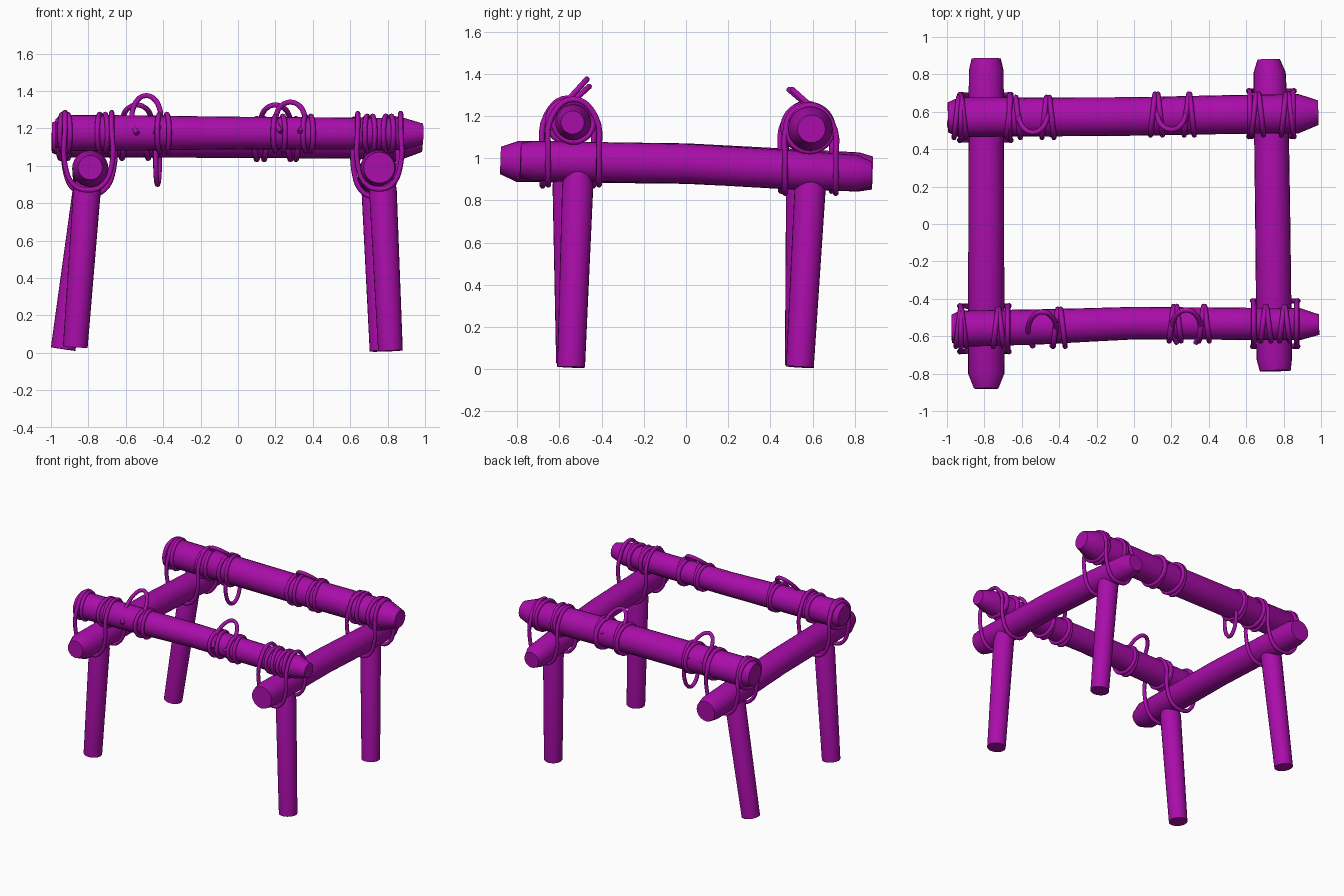
import bpy, bmesh, math
from mathutils import Vector

if "Cube" in bpy.data.objects:
    bpy.data.objects.remove(bpy.data.objects["Cube"])

purple = bpy.data.materials.new("purple")
purple.use_nodes = True
colour = (0.40, 0.004, 0.40, 1)
purple.diffuse_color = colour
purple.node_tree.nodes["Principled BSDF"].inputs["Base Color"].default_value = colour
ROPE = 0.014


def log(name, stations, sides=24):
    """Round timber through (x, y, z, radius) stations."""
    bm = bmesh.new()
    axis = (Vector(stations[-1][:3]) - Vector(stations[0][:3])).normalized()
    u = axis.orthogonal().normalized()
    v = axis.cross(u)
    rings = []
    for x, y, z, r in stations:
        ring = []
        for i in range(sides):
            a = math.tau * i / sides
            ring.append(bm.verts.new(Vector((x, y, z)) + r * (u * math.cos(a) + v * math.sin(a))))
        rings.append(ring)
    for a, b in zip(rings, rings[1:]):
        for i in range(sides):
            j = (i + 1) % sides
            bm.faces.new((a[i], a[j], b[j], b[i]))
    bm.faces.new(rings[0])
    bm.faces.new(rings[-1])
    bmesh.ops.recalc_face_normals(bm, faces=bm.faces)
    mesh = bpy.data.meshes.new(name)
    bm.to_mesh(mesh)
    bm.free()
    mesh.materials.append(purple)
    ob = bpy.data.objects.new(name, mesh)
    bpy.context.collection.objects.link(ob)
    bpy.ops.object.select_all(action='DESELECT')
    ob.select_set(True)
    bpy.context.view_layer.objects.active = ob
    bpy.ops.object.shade_smooth_by_angle(angle=math.radians(25))


def rope(name, points, closed=True):
    """Round cord through points."""
    curve = bpy.data.curves.new(name, 'CURVE')
    curve.dimensions = '3D'
    curve.bevel_depth = ROPE
    curve.bevel_resolution = 2
    curve.resolution_u = 5
    curve.use_fill_caps = True
    spline = curve.splines.new('BEZIER')
    spline.bezier_points.add(len(points) - 1)
    for bp, p in zip(spline.bezier_points, points):
        bp.co = p
        bp.handle_left_type = bp.handle_right_type = 'AUTO'
    spline.use_cyclic_u = closed
    curve.materials.append(purple)
    bpy.context.collection.objects.link(bpy.data.objects.new(name, curve))


def oval(name, centre, u, v, start=0, end=360, n=12):
    """Oval cord, or an arc of one, spanned by vectors u and v."""
    closed = end - start == 360
    angles = [math.radians(start + (end - start) * i / (n if closed else n - 1)) for i in range(n)]
    c, u, v = Vector(centre), Vector(u), Vector(v)
    rope(name, [c + u * math.cos(a) + v * math.sin(a) for a in angles], closed)


# Upper logs, running side to side
log("front_log", [(-.975, -.56, 1.175, .075), (-.93, -.56, 1.175, .097), (-.5, -.55, 1.175, .094),
                  (-.25, -.54, 1.175, .09), (0, -.53, 1.175, .087), (.5, -.533, 1.172, .086),
                  (.89, -.535, 1.17, .085), (.99, -.538, 1.17, .055)])
log("back_log", [(-.995, .57, 1.15, .08), (-.94, .57, 1.15, .105), (0, .575, 1.145, .103),
                 (.5, .585, 1.143, .104), (.88, .59, 1.14, .105), (.985, .595, 1.14, .066)])

# Lower beams, running front to back
log("right_beam", [(-.79, -.88, .99, .065), (-.79, -.8, .985, .097), (-.79, 0, .975, .096),
                   (-.79, .5, .95, .095), (-.79, .82, .935, .093), (-.79, .885, .93, .078)])
log("left_beam", [(.755, -.785, .99, .083), (.75, -.72, .988, .095), (.742, 0, .975, .094),
                  (.735, .5, .945, .093), (.725, .81, .93, .086), (.72, .88, .925, .06)])

# Legs: top and foot positions
legs = {"front_right_leg": ((-.8, -.56), (-.87, -.55, .03)),
        "front_left_leg": ((.77, -.51), (.815, -.545, .01)),
        "back_right_leg": ((-.795, .55), (-.935, .535, .02)),
        "back_left_leg": ((.73, .595), (.77, .54, .01))}
for name, (top, foot) in legs.items():
    head = Vector((*top, .97))
    base = Vector(foot)
    neck = head.lerp(base, .1)
    log(name, [(*base, .066), (*neck, .074), (*head, .05)])

# Cord wrapped around the upper logs
wraps = {"front": (-.555, 1.175, .1, (-.94, -.91, -.74, -.71, -.42, -.38)),
         "front_left": (-.533, 1.172, .093, (.2, .24, .36, .39, .69, .72, .79, .82)),
         "back": (.57, 1.147, .108, (-.95, -.91, -.67, -.62, -.48, -.44)),
         "back_left": (.585, 1.143, .11, (.1, .14, .28, .31, .64, .68, .8, .84))}
for name, (y, z, r, xs) in wraps.items():
    for i, x in enumerate(xs):
        tilt = .012 * (-1) ** i
        oval(f"{name}_wrap_{i}", (x, y, z), (tilt, r, 0), (0, 0, r))

# Lashings over each upper log and under the beam at each corner
corners = {"front_right": (-.80, -.56, 1.175, .975, .125), "front_left": (.755, -.533, 1.17, .98, .115),
           "back_right": (-.795, .57, 1.15, .95, .13), "back_left": (.735, .59, 1.14, .94, .115)}
for name, (x, y, zl, zb, a) in corners.items():
    b = .12
    half = [(-a, 0, zl + .11), (-a, b * .85, zl + .03), (-a, b, zb + .03), (-a * .6, b, zb - .08),
            (0, b, zb - .105), (a * .6, b, zb - .08), (a, b, zb + .03), (a, b * .85, zl + .03)]
    turn = [(-px, -py, pz) for px, py, pz in half]
    rope(name + "_lashing", [(x + px, y + py, pz) for px, py, pz in half + turn])

# Standing loops on the logs, leaning inward
loops = {"front_right": (-.49, -.575, 1.26, .105, .115), "front_left": (.28, -.56, 1.25, .1, .09),
         "back_right": (-.54, .59, 1.24, -.1, .085), "back_left": (.2, .6, 1.24, -.095, .085)}
for name, (x, y, z, dy, dz) in loops.items():
    oval(name + "_loop", (x, y, z), (.077, 0, 0), (0, dy, dz), -50, 230)

# Slack loop hanging from the back log
oval("hanging_loop", (-.43, .55, 1.04), (.01, .075, 0), (0, 0, .14))
